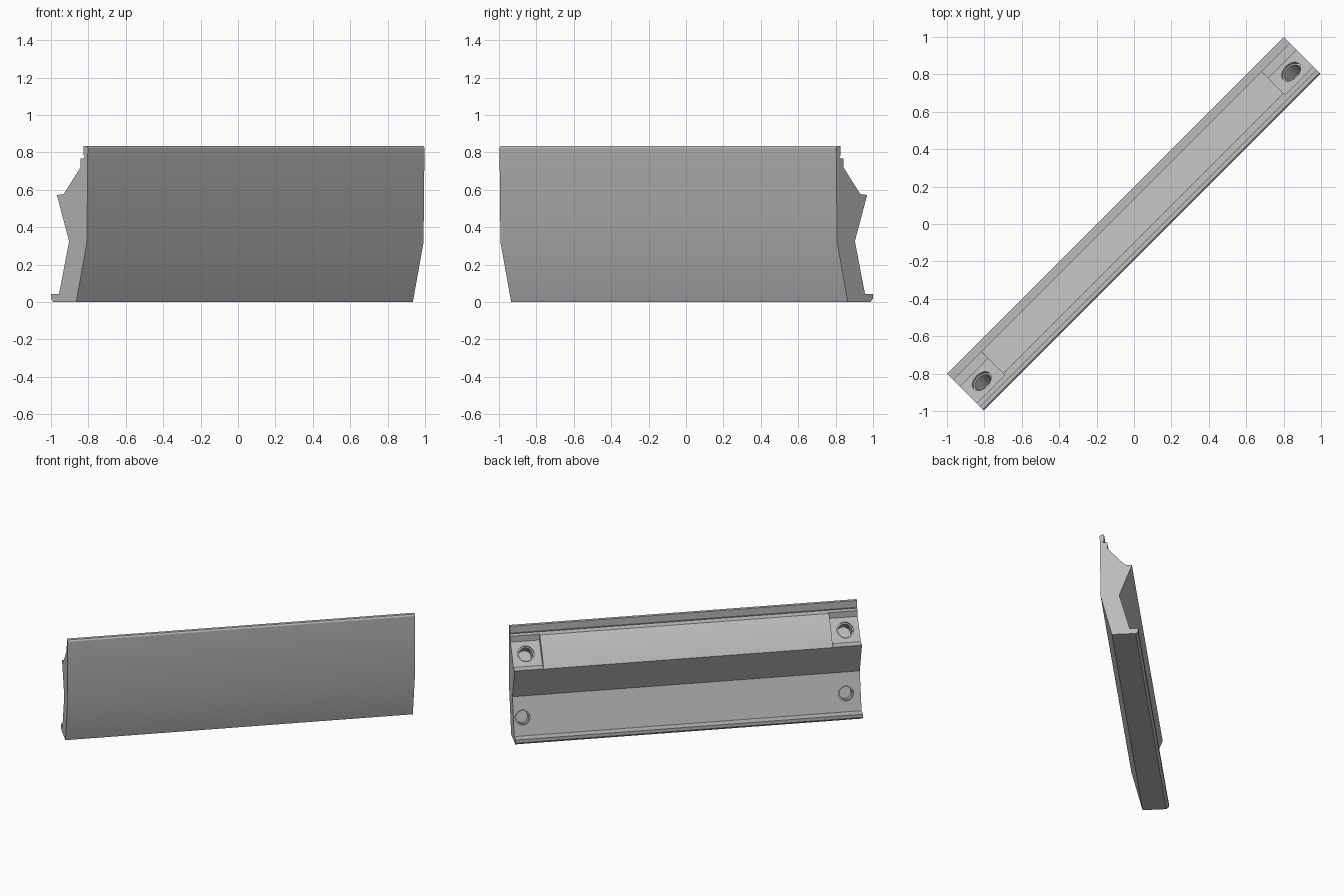
import bpy, bmesh, math
from mathutils import Vector, Matrix

if "Cube" in bpy.data.objects:
    bpy.data.objects.remove(bpy.data.objects["Cube"])

R2 = math.sqrt(2)
HALF = 0.9 * R2                      # half length of the bar
TURN = Matrix.Rotation(math.radians(45), 4, 'Z')


def depth(s):
    """Front-to-back position across the bar."""
    return (s - 0.9) * R2


def make_object(name, bm):
    bmesh.ops.recalc_face_normals(bm, faces=bm.faces)
    mesh = bpy.data.meshes.new(name)
    bm.to_mesh(mesh)
    bm.free()
    ob = bpy.data.objects.new(name, mesh)
    bpy.context.collection.objects.link(ob)
    return ob


def extrusion(name, profile, u0, u1):
    """Sweep a (depth, height) outline along the bar."""
    bm = bmesh.new()
    ends = [[bm.verts.new((u, depth(s), z)) for s, z in profile] for u in (u0, u1)]
    n = len(profile)
    for ring in ends:
        bm.faces.new(ring)
    for i in range(n):
        j = (i + 1) % n
        bm.faces.new((ends[0][i], ends[0][j], ends[1][j], ends[1][i]))
    return make_object(name, bm)


def drill(name, u, s, z, normal, radius, length, overshoot=0.1):
    """Cylinder sunk into a face along its normal."""
    n = Vector((0, *normal)).normalized()
    centre = Vector((u, depth(s), z)) + n * (overshoot - length) / 2
    bm = bmesh.new()
    bmesh.ops.create_cone(bm, cap_ends=True, segments=32, radius1=radius,
                          radius2=radius, depth=length + overshoot,
                          matrix=Matrix.Translation(centre) @ n.to_track_quat('Z', 'Y').to_matrix().to_4x4())
    return make_object(name, bm)


# bar body
body_profile = [
    (0.865, 0), (0.808, 0.32), (0.803, 0.823), (0.808, 0.835), (0.825, 0.835),
    (0.825, 0.785), (0.819, 0.77), (0.85, 0.765), (0.905, 0.695), (0.968, 0.57),
    (0.903, 0.325), (0.957, 0.043), (1.0, 0.043), (1.0, 0.018), (0.987, 0),
]
bar = extrusion("bar_body", body_profile, -HALF, HALF)

# end recesses and screw holes
recess_profile = [(0.842, 0.72), (0.932, 0.577), (1.05, 0.56), (1.05, 0.9), (0.842, 0.9)]
seat_normal = (0.143, 0.09 * R2)
lower_normal = (0.282, 0.054 * R2)
cutters = []
for side in (-1, 1):
    cutters.append(extrusion("recess_cutter", recess_profile, side * 1.06, side * 1.4))
    for r, l in ((0.06, 0.012), (0.05, 0.09)):
        cutters.append(drill("upper_hole_cutter", side * 1.17, 0.887, 0.648, seat_normal, r, l))
    u_low = 1.205 if side > 0 else -1.165
    for r, l in ((0.055, 0.012), (0.046, 0.06)):
        cutters.append(drill("lower_hole_cutter", u_low, 0.932, 0.173, lower_normal, r, l, 0.05))

bpy.context.view_layer.objects.active = bar
for cutter in cutters:
    mod = bar.modifiers.new("cut", 'BOOLEAN')
    mod.operation = 'DIFFERENCE'
    mod.solver = 'EXACT'
    mod.object = cutter
    bpy.ops.object.modifier_apply(modifier=mod.name)
    bpy.data.objects.remove(cutter)

# finish
grey = bpy.data.materials.new("plain_grey")
grey.diffuse_color = (0.5, 0.5, 0.5, 1)
grey.use_nodes = True
grey.node_tree.nodes["Principled BSDF"].inputs["Base Color"].default_value = grey.diffuse_color
bar.data.materials.clear()
bar.data.materials.append(grey)
bar.data.transform(TURN)
bpy.ops.object.select_all(action='DESELECT')
bar.select_set(True)
bpy.ops.object.shade_smooth_by_angle(angle=math.radians(15))
